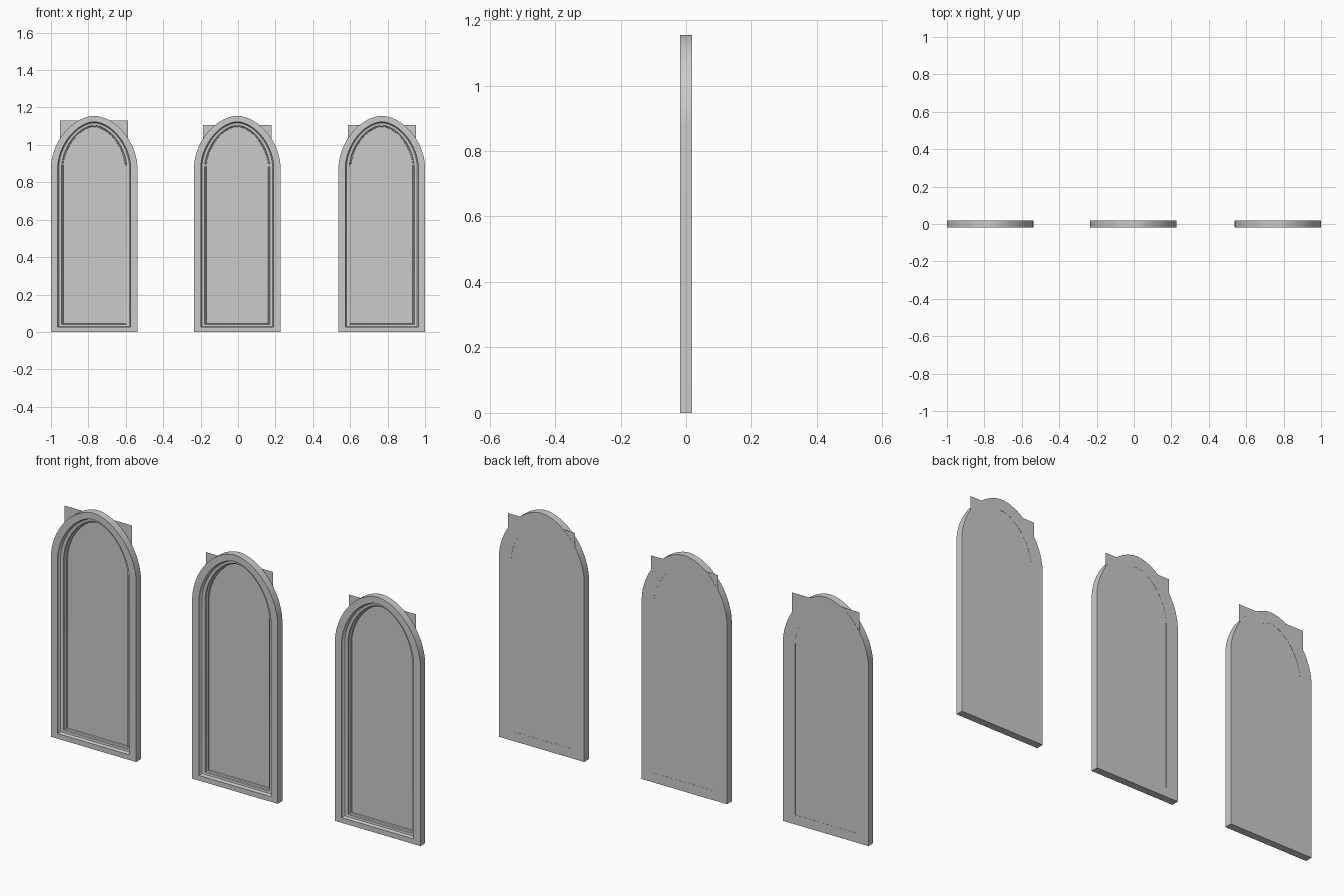
import bpy, math

if "Cube" in bpy.data.objects:
    bpy.data.objects.remove(bpy.data.objects["Cube"])

HALF_W, TOP, SPRING = 0.231, 1.155, 0.88
BACK, FRONT = 0.0185, -0.0185
SEG = 40


def arch_loop(inset, y):
    """Closed arched outline, inset from the outer edge, at depth y."""
    a = HALF_W - inset
    b = TOP - 0.88 * inset - SPRING
    p = 1.82 - inset
    pts = [(-a, y, 0.7 * inset), (a, y, 0.7 * inset)]
    for i in range(SEG + 1):
        t = math.pi * i / SEG
        c, s = math.cos(t), max(math.sin(t), 0.0)
        pts.append((math.copysign(a * abs(c) ** (2 / p), c), y,
                    SPRING + b * s ** (2 / p)))
    return pts


def add_mesh(name, verts, faces, x):
    me = bpy.data.meshes.new(name)
    me.from_pydata(verts, [], faces)
    me.update()
    ob = bpy.data.objects.new(name, me)
    bpy.context.collection.objects.link(ob)
    ob.location.x = x
    bpy.context.view_layer.objects.active = ob
    ob.select_set(True)
    bpy.ops.object.shade_smooth_by_angle(angle=math.radians(30))
    ob.select_set(False)
    return ob


# Moulded frame section: (inset from outer edge, depth)
SECTION = [(0.0, BACK), (0.0, FRONT), (0.036, FRONT), (0.037, -0.009),
           (0.042, -0.003), (0.057, -0.001), (0.059, 0.006),
           (0.065, 0.009), (0.066, BACK)]


def window_frame(name, x):
    loops = [arch_loop(*s) for s in SECTION]
    n, m = len(loops[0]), len(loops)
    verts = [v for loop in loops for v in loop]
    faces = []
    for k in range(m):
        k2 = (k + 1) % m
        for i in range(n):
            j = (i + 1) % n
            faces.append((k * n + i, k * n + j, k2 * n + j, k2 * n + i))
    return add_mesh(name, verts, faces, x)


# Flat rectangular pane set at the back, its corners showing past the arch
def window_pane(name, x, top):
    w, y = 0.182, BACK - 0.0008
    verts = [(-w, y, 0.03), (w, y, 0.03), (w, y, top), (-w, y, top)]
    return add_mesh(name, verts, [(0, 1, 2, 3)], x)


# Three windows in a row
for side, x, pane_top in (("left", -0.769, 1.13),
                          ("middle", -0.004, 1.107),
                          ("right", 0.769, 1.107)):
    window_frame(side + "_window_frame", x)
    window_pane(side + "_window_pane", x, pane_top)
